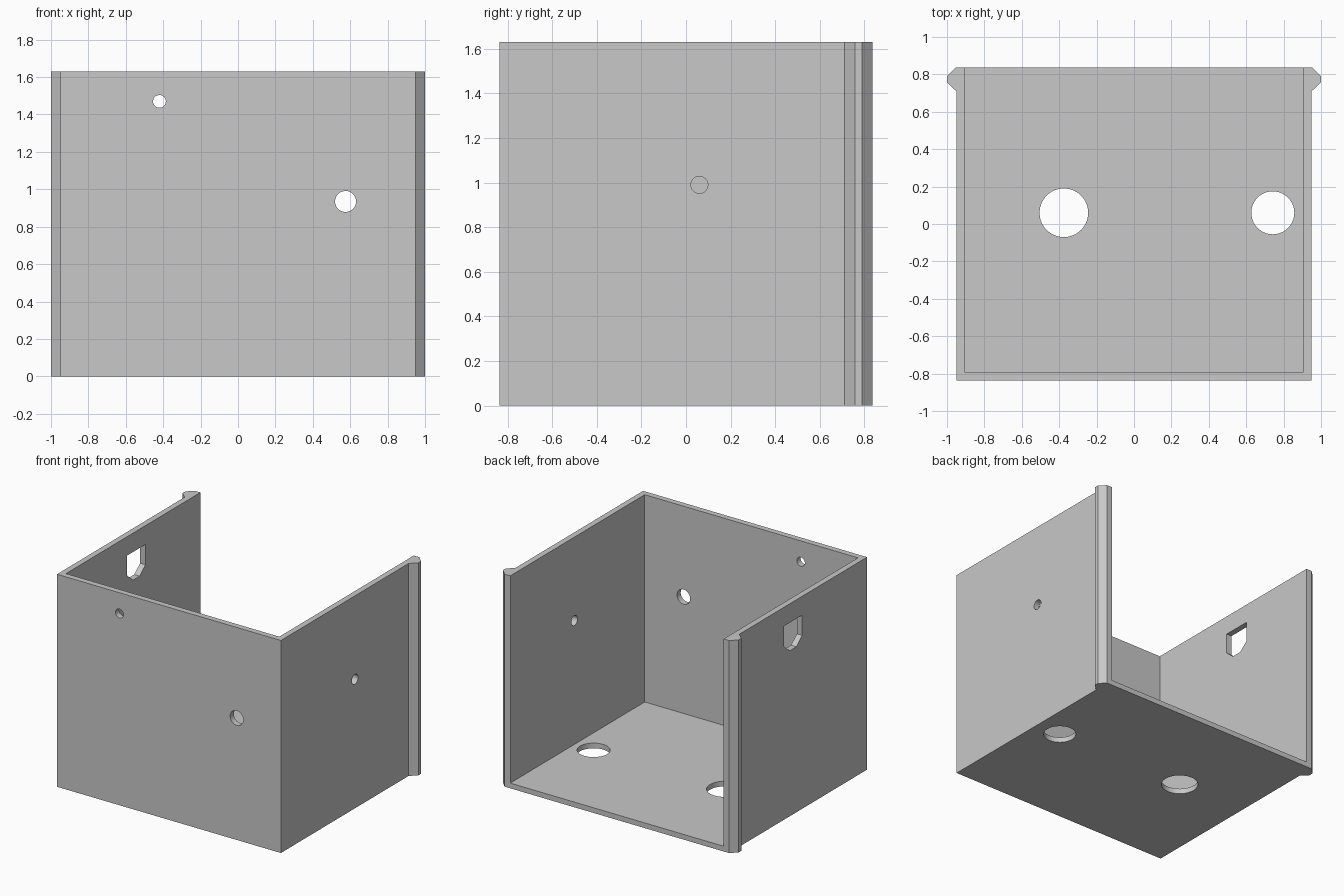
import bpy, bmesh, math
from mathutils import Matrix, Vector

if "Cube" in bpy.data.objects:
    bpy.data.objects.remove(bpy.data.objects["Cube"])

HEIGHT = 1.63
FLOOR = 0.04
FRONT, BACK = -0.837, 0.837
OUTER, INNER = 0.95, 0.905

grey = bpy.data.materials.new("plain_grey")
grey.use_nodes = True
colour = (0.58, 0.58, 0.58, 1)
grey.diffuse_color = colour
grey.node_tree.nodes["Principled BSDF"].inputs["Base Color"].default_value = colour


def prism(name, points, direction):
    """Extrude a closed planar loop of 3D points along a vector."""
    bm = bmesh.new()
    face = bm.faces.new([bm.verts.new(p) for p in points])
    result = bmesh.ops.extrude_face_region(bm, geom=[face])
    moved = [v for v in result["geom"] if isinstance(v, bmesh.types.BMVert)]
    bmesh.ops.translate(bm, verts=moved, vec=Vector(direction))
    bmesh.ops.recalc_face_normals(bm, faces=bm.faces)
    mesh = bpy.data.meshes.new(name)
    bm.to_mesh(mesh)
    bm.free()
    mesh.materials.append(grey)
    obj = bpy.data.objects.new(name, mesh)
    bpy.context.collection.objects.link(obj)
    return obj


def round_cutter(centre, radius, axis):
    """Cylinder through a wall along the given axis."""
    turn = Vector(axis).to_track_quat("Z", "Y").to_matrix()
    steps = [math.tau * i / 64 for i in range(64)]
    start = Vector(centre) - Vector(axis) * 0.1
    ring = [start + turn @ Vector((radius * math.cos(a), radius * math.sin(a), 0))
            for a in steps]
    return prism("hole_cutter", ring, Vector(axis) * 0.2)


def cut(obj, cutter):
    cutter.hide_render = True
    mod = obj.modifiers.new("cut", "BOOLEAN")
    mod.operation = "DIFFERENCE"
    mod.solver = "EXACT"
    mod.object = cutter
    bpy.context.view_layer.objects.active = obj
    bpy.ops.object.modifier_apply(modifier=mod.name)
    bpy.data.objects.remove(cutter)


# Outer body with a bevelled rib along each back edge
half = [(OUTER, FRONT), (OUTER, 0.71), (1.0, 0.757), (1.0, 0.79), (0.953, BACK)]
outline = half + [(-x, y) for x, y in reversed(half)]
box = prism("open_box", [(x, y, 0) for x, y in outline], (0, 0, HEIGHT))

# Interior, open at the top and back
inside = [(-INNER, FRONT + 0.045), (INNER, FRONT + 0.045), (INNER, 1), (-INNER, 1)]
cut(box, prism("inside_cutter", [(x, y, FLOOR) for x, y in inside], (0, 0, 2)))

# Round holes in the front wall, left wall and floor
X, Y, Z = (1, 0, 0), (0, 1, 0), (0, 0, 1)
for centre, radius, axis in [
    ((-0.42, FRONT, 1.47), 0.034, Y),
    ((0.575, FRONT, 0.935), 0.056, Y),
    ((OUTER, 0.06, 0.99), 0.038, X),
    ((-0.375, 0.06, 0), 0.13, Z),
    ((0.742, 0.06, 0), 0.115, Z),
]:
    cut(box, round_cutter(centre, radius, axis))

# Socket opening with clipped lower corners in the right wall
socket = [(-0.05, 1.485), (0.17, 1.485), (0.17, 1.33),
          (0.1, 1.27), (0.02, 1.27), (-0.05, 1.33)]
cut(box, prism("socket_cutter", [(-1.05, y, z) for y, z in socket], (0.2, 0, 0)))

# Smooth hole walls, crisp corners
bpy.ops.object.select_all(action="DESELECT")
box.select_set(True)
bpy.context.view_layer.objects.active = box
bpy.ops.object.shade_smooth_by_angle(angle=math.radians(25))
